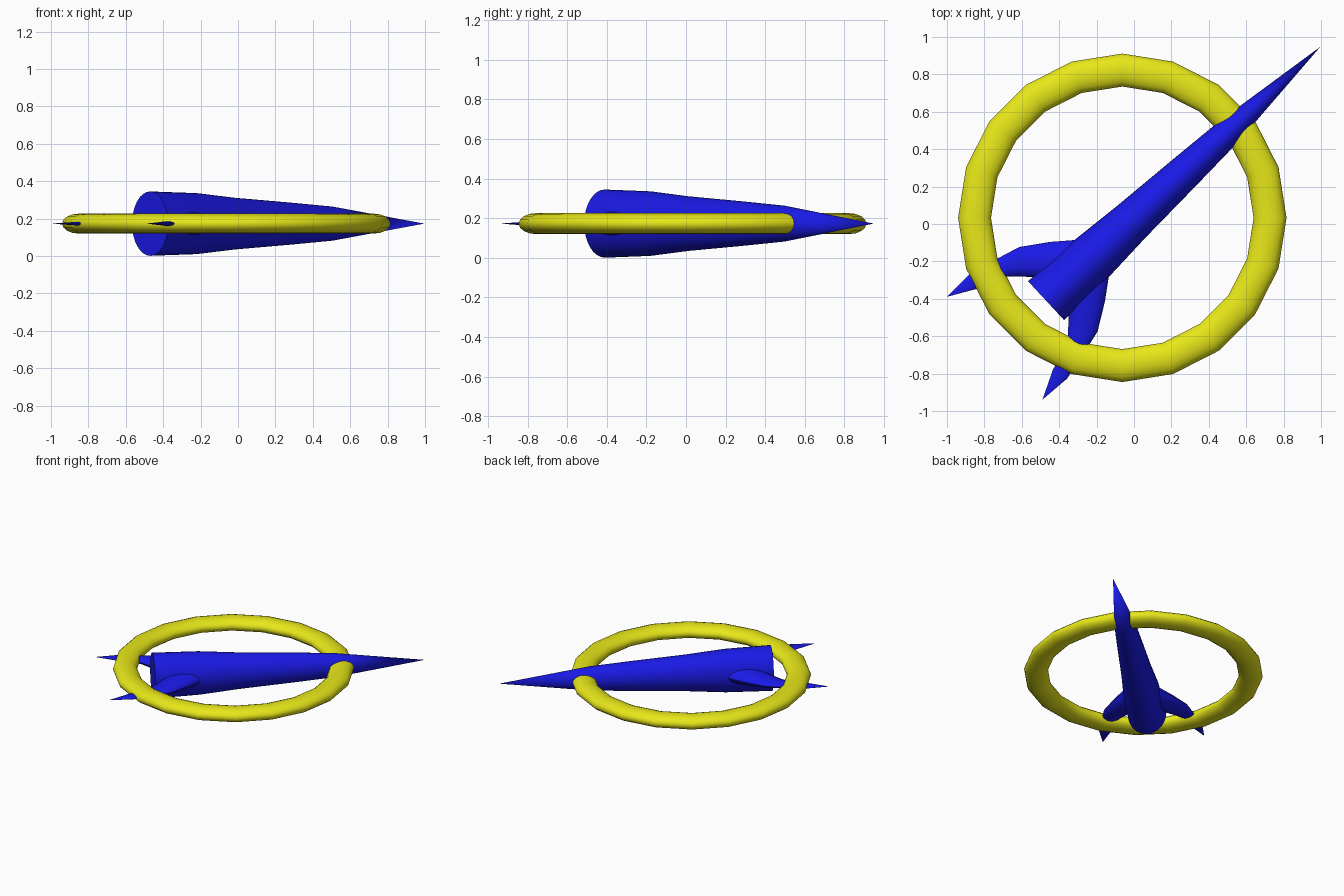
import bpy, bmesh, math
from mathutils import Vector

if "Cube" in bpy.data.objects:
    bpy.data.objects.remove(bpy.data.objects["Cube"])

Z = 0.173                                # height of the common mid-plane
ANGLE = math.radians(42.8)               # heading of the rocket, seen from above
TAIL = Vector((-0.47, -0.41, Z))
FWD = Vector((math.cos(ANGLE), math.sin(ANGLE), 0))
SIDE = Vector((-FWD.y, FWD.x, 0))
UP = Vector((0, 0, 1))


def material(name, color):
    m = bpy.data.materials.new(name)
    m.diffuse_color = color
    m.use_nodes = True
    m.node_tree.nodes["Principled BSDF"].inputs["Base Color"].default_value = m.diffuse_color
    return m


def loft(name, sections, mat, closed=False, sharp=40):
    """Skin a list of equal-sized point loops, capped or joined end to end."""
    bm = bmesh.new()
    loops = [[bm.verts.new(p) for p in s] for s in sections]
    pairs = list(zip(loops, loops[1:]))
    if closed:
        pairs.append((loops[-1], loops[0]))
    else:
        bm.faces.new(loops[0])
        bm.faces.new(loops[-1])
    for a, b in pairs:
        for i in range(len(a)):
            j = (i + 1) % len(a)
            bm.faces.new((a[i], a[j], b[j], b[i]))
    bmesh.ops.remove_doubles(bm, verts=bm.verts, dist=1e-5)
    bmesh.ops.recalc_face_normals(bm, faces=bm.faces)
    me = bpy.data.meshes.new(name)
    bm.to_mesh(me)
    bm.free()
    me.materials.append(mat)
    ob = bpy.data.objects.new(name, me)
    bpy.context.collection.objects.link(ob)
    bpy.ops.object.select_all(action='DESELECT')
    ob.select_set(True)
    bpy.context.view_layer.objects.active = ob
    bpy.ops.object.shade_smooth_by_angle(angle=math.radians(sharp))
    return ob


def ellipse(center, u, v, n):
    return [center + u * math.cos(2 * math.pi * i / n) + v * math.sin(2 * math.pi * i / n)
            for i in range(n)]


blue = material("blue", (0.01, 0.01, 0.8, 1))
yellow = material("yellow", (0.8, 0.8, 0.01, 1))

# Rocket body: tapering oval hull, (distance from tail, half height)
profile = [(0, 0.172), (0.34, 0.163), (0.62, 0.138), (1.03, 0.112), (1.33, 0.091), (1.998, 0)]
loft("rocket_body",
     [ellipse(TAIL + FWD * a, SIDE * r * 0.825, UP * r, 32) for a, r in profile], blue)

# Swept fins: leading point, trailing point (along, outward), half thickness
stations = [((0.40, 0.06), (0.08, 0.06), 0.065),
            ((0.335, 0.132), (0.05, 0.125), 0.06),
            ((0.229, 0.216), (-0.01, 0.185), 0.045),
            ((0.09, 0.308), (-0.065, 0.238), 0.03),
            ((-0.03, 0.34), (-0.13, 0.265), 0.02),
            ((-0.2, 0.382), (-0.225, 0.296), 0.01),
            ((-0.374, 0.375), (-0.374, 0.375), 0)]
for name, sign in (("left_fin", 1), ("right_fin", -1)):
    sections = []
    for lead, trail, h in stations:
        p, q = (TAIL + FWD * a + SIDE * (n * sign) for a, n in (lead, trail))
        sections.append(ellipse((p + q) / 2, (p - q) / 2, UP * h, 12))
    loft(name, sections, blue)

# Ring: flattened 20-segment tube that the rocket pierces
center = Vector((-0.0625, 0.033, Z))
ring = []
for k in range(20):
    t = 2 * math.pi * k / 20
    out = Vector((math.cos(t), math.sin(t), 0))
    ring.append(ellipse(center + out * 0.79, out * 0.088, UP * 0.053, 16))
loft("ring", ring, yellow, closed=True, sharp=60)
